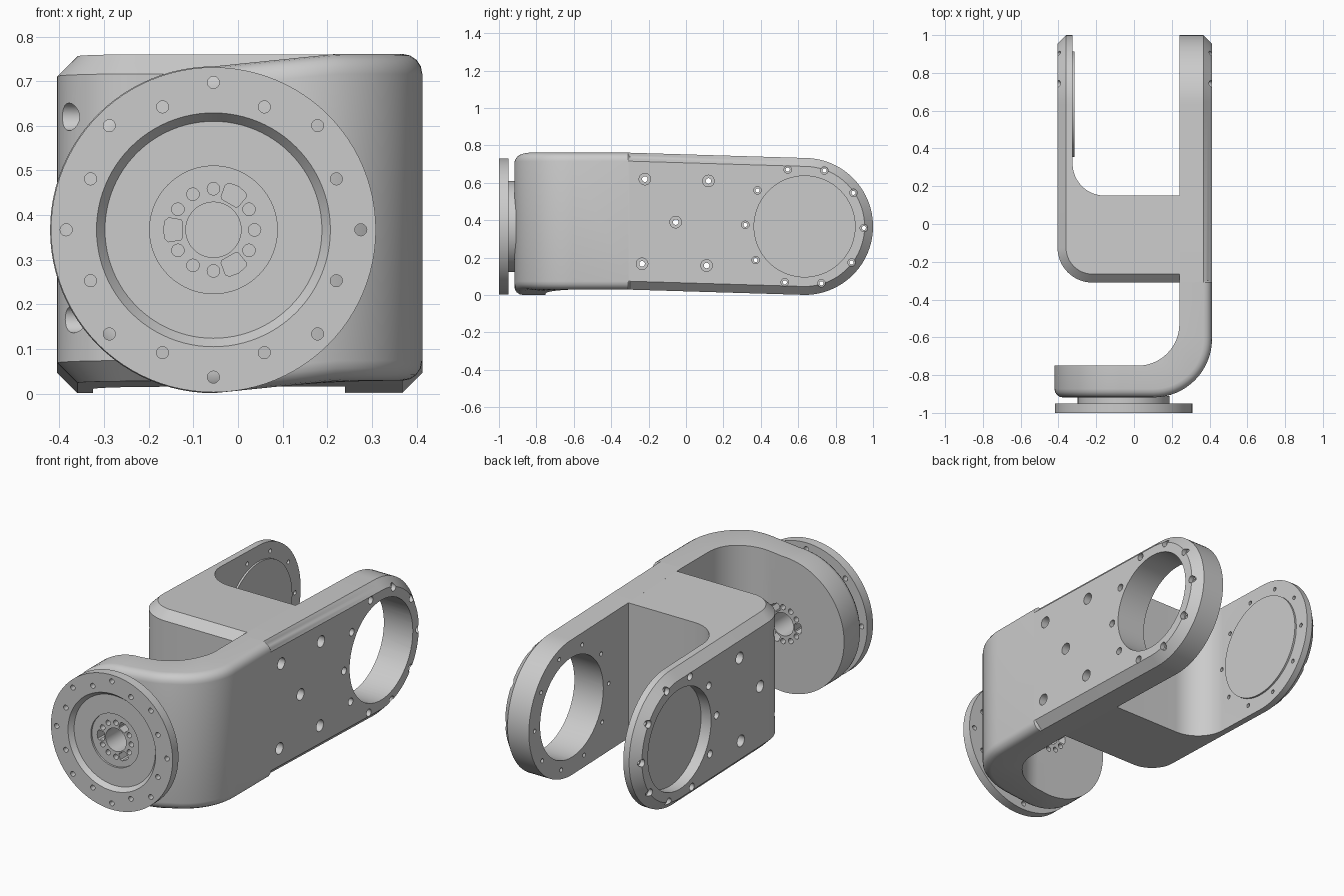
import bpy, bmesh
from math import sin, cos, pi, radians

if "Cube" in bpy.data.objects:
    bpy.data.objects.remove(bpy.data.objects["Cube"])

H, ZC, C = 0.366, 0.367, 0.045        # half height, pivot height, edge chamfer
AY = 0.634                            # arm pivot y
DX = -0.055                           # front flange centre x


def make(name, bm):
    bmesh.ops.remove_doubles(bm, verts=bm.verts, dist=1e-5)
    bmesh.ops.recalc_face_normals(bm, faces=bm.faces)
    me = bpy.data.meshes.new(name)
    bm.to_mesh(me)
    bm.free()
    ob = bpy.data.objects.new(name, me)
    bpy.context.collection.objects.link(ob)
    return ob


def loft(bm, rings):
    vs = [[bm.verts.new(p) for p in r] for r in rings]
    n = len(vs[0])
    for a, b in zip(vs, vs[1:]):
        for i in range(n):
            j = (i + 1) % n
            bm.faces.new((a[i], a[j], b[j], b[i]))
    bm.faces.new(vs[0])
    bm.faces.new(vs[-1][::-1])


def turned(bm, axis, c, profile, n=20):
    """Stepped round solid along x or y; profile holds (position, radius)."""
    rings = []
    for pos, r in profile:
        pts = [(c[0] + r * cos(2 * pi * i / n), c[1] + r * sin(2 * pi * i / n)) for i in range(n)]
        rings.append([(pos, a, b) if axis == 'x' else (a, pos, b) for a, b in pts])
    loft(bm, rings)


def clamp(t):
    return min(1, max(0, t))


def bracket(name, sx, inner, outer, disc_end):
    """Folded plate: front leg, rounded bend, round-ended arm. inner/outer = (x, y, bend radius)."""
    xo, yo, ro = outer
    layers = [(inner, 0, inner[0], 0)]
    for k in range(5):
        t = k / 4
        d, ins = C * (1 - sin(t * pi / 2)), C * (1 - cos(t * pi / 2))
        dc, ic = C * (1 - t), C * t
        if not disc_end:
            d, ins = dc, ic
        layers.append(((xo - d, yo + d, ro - d), ins, xo - dc, ic))
    bm = bmesh.new()
    grid = []
    for (X, Y, R), ins, xa, ia in layers:
        h, ha = H - ins, H - ia
        st = []
        if disc_end:
            for k in range(25):
                a = k / 24 * pi / 2
                st.append((DX - h * cos(a), Y, h * sin(a)))
        else:
            st.append((-0.242, Y, h))
        for k in range(17):
            a = k / 16 * pi / 2
            st.append((X - R + R * sin(a), Y + R - R * cos(a), h))
        if disc_end:
            st += [(X, -0.31, h), (xa, -0.30, ha)]
        for k in range(25):
            a = k / 24 * pi / 2
            st.append((xa, AY + ha * sin(a), ha * cos(a)))
        row = []
        for x, y, hz in st:
            t = clamp((y + 0.3) / 0.93)
            if disc_end and y < -0.5:
                t = clamp((0.22 - x) / 0.275)
            z = 0.395 - 0.028 * t
            row.append((bm.verts.new((sx * x, y, z + hz)), bm.verts.new((sx * x, y, z - hz))))
        grid.append(row)
    n = len(grid[0])
    for a, b in zip(grid, grid[1:]):
        for i in range(n - 1):
            for e in (0, 1):
                bm.faces.new((a[i][e], a[i + 1][e], b[i + 1][e], b[i][e]))
    for g in (grid[0], grid[-1]):
        for i in range(n - 1):
            bm.faces.new((g[i][0], g[i + 1][0], g[i + 1][1], g[i][1]))
    if not disc_end:
        bm.faces.new([g[0][0] for g in grid] + [g[0][1] for g in grid[::-1]])
    return make(name, bm)


def cut(ob, cutter):
    m = ob.modifiers.new("cut", 'BOOLEAN')
    m.operation, m.solver, m.object = 'DIFFERENCE', 'EXACT', cutter
    bpy.context.view_layer.objects.active = ob
    bpy.ops.object.modifier_apply(modifier=m.name)


# Main folded brackets
right = bracket("right_bracket", 1, (0.24, -0.75, 0.22), (0.413, -0.918, 0.31), True)
left = bracket("left_bracket", -1, (0.325, 0.15, 0.17), (0.405, -0.31, 0.185), False)

# Front flange with stepped recess
bm = bmesh.new()
turned(bm, 'y', (DX, ZC), [(-0.965, 0.143), (-0.975, 0.143), (-0.975, 0.243), (-1, 0.262), (-1, 0.364),
                           (-0.95, 0.364), (-0.95, 0.243), (-0.91, 0.243)], 96)
flange = make("front_flange", bm)

# Cap closing the left arm recess
bm = bmesh.new()
turned(bm, 'x', (AY, ZC), [(-0.34, 0.28), (-0.315, 0.28)], 72)
cap = make("arm_cap", bm)

# Side cutter: pivot openings, screw ring and five mounting screws
bm = bmesh.new()
turned(bm, 'x', (AY, ZC), [(0.1, 0.27), (0.6, 0.27)], 72)
turned(bm, 'x', (AY, ZC), [(-0.6, 0.27), (-0.345, 0.27)], 72)


def screw(y, z, r, bore, depth):
    turned(bm, 'x', (y, z), [(-0.6, r), (-0.405 + depth, r), (-0.405 + depth, bore),
                             (0.413 - depth, bore), (0.413 - depth, r), (0.6, r)])


for k in range(10):
    a = radians(36 * k - 1.5)
    screw(AY + 0.317 * cos(a), ZC + 0.317 * sin(a), 0.02, 0.011, 0.025)
for y, z in ((-0.22, 0.62), (0.12, 0.61), (-0.055, 0.39), (-0.235, 0.167), (0.11, 0.158)):
    screw(y, z, 0.031, 0.015, 0.06)
side_cutter = make("side_cutter", bm)

# Hub cutter: bore, nine holes and three slots
bm = bmesh.new()
turned(bm, 'y', (DX, ZC), [(-1.1, 0.062), (-0.6, 0.062)], 48)
for k in range(12):
    a = radians(30 * k)
    if k % 4 != 2:
        turned(bm, 'y', (DX + 0.092 * cos(a), ZC + 0.092 * sin(a)), [(-1.1, 0.014), (-0.6, 0.014)])
    else:
        pts = [(0.071, -14), (0.076, -17), (0.104, -15), (0.11, -11), (0.112, 0),
               (0.11, 11), (0.104, 15), (0.076, 17), (0.071, 14)]
        loft(bm, [[(DX + r * cos(a + radians(d)), y, ZC + r * sin(a + radians(d))) for r, d in pts]
                  for y in (-1.1, -0.6)])
hub_cutter = make("hub_cutter", bm)

# Flange rim holes on alternating radii
bm = bmesh.new()
for k in range(16):
    a, r = pi / 8 * k, 0.298 if k % 2 else 0.33
    turned(bm, 'y', (DX + r * cos(a), ZC + r * sin(a)), [(-1.1, 0.0135), (-0.935, 0.0135)])
rim_cutter = make("rim_cutter", bm)

cut(right, side_cutter)
cut(left, side_cutter)
cut(right, hub_cutter)
cut(flange, hub_cutter)
cut(flange, rim_cutter)
for ob in (side_cutter, hub_cutter, rim_cutter):
    bpy.data.objects.remove(ob)

# Smooth shading with crisp edges
bpy.ops.object.select_all(action='DESELECT')
for ob in (right, left, flange, cap):
    ob.select_set(True)
bpy.context.view_layer.objects.active = right
bpy.ops.object.shade_smooth_by_angle(angle=radians(30))
